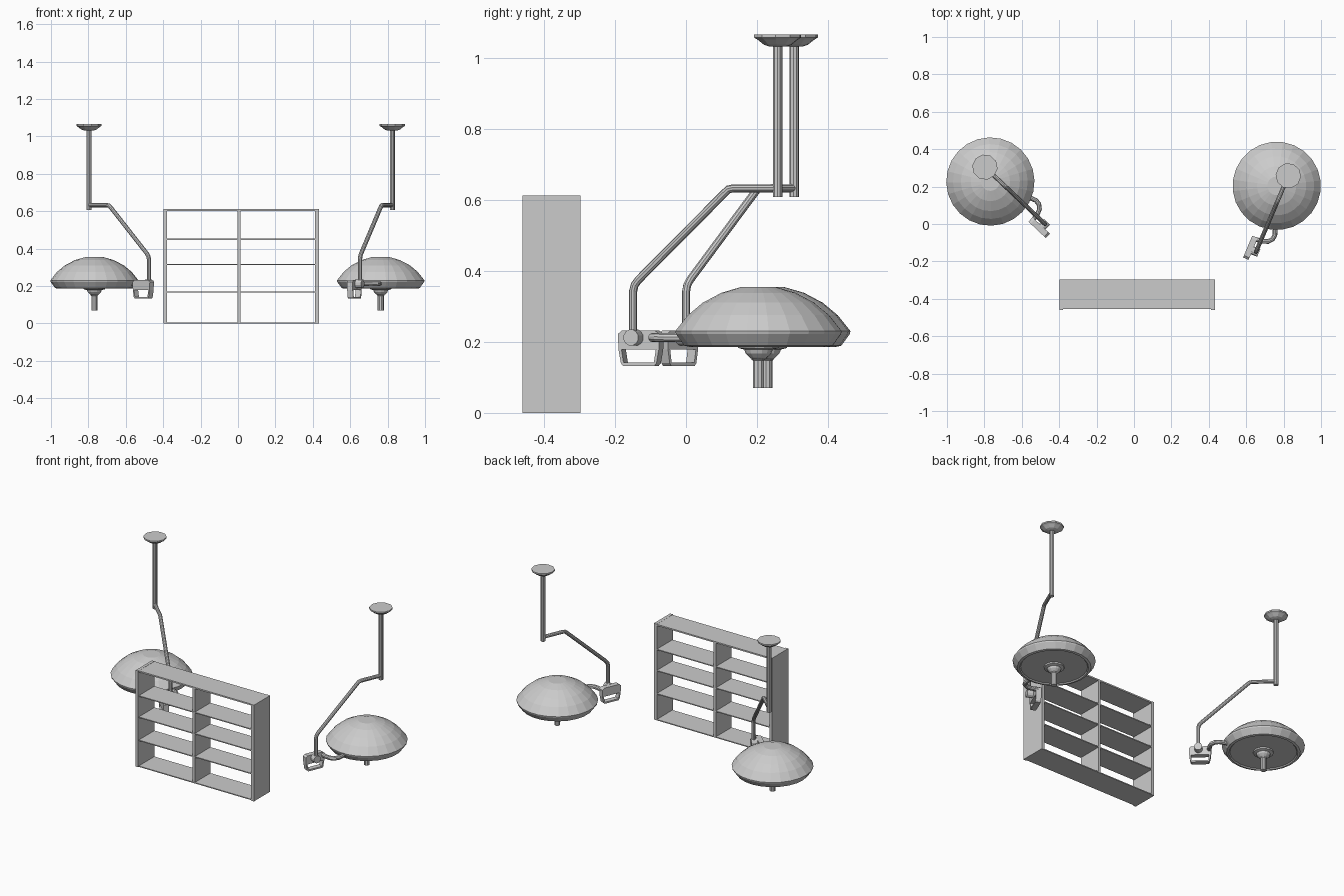
import bpy, bmesh
from math import pi, cos, sin, radians
from mathutils import Matrix, Vector

if "Cube" in bpy.data.objects:
    bpy.data.objects.remove(bpy.data.objects["Cube"])

SCENE = bpy.context.scene.collection


def finish(name, bm):
    """Turn a bmesh into a named mesh."""
    bmesh.ops.recalc_face_normals(bm, faces=bm.faces)
    me = bpy.data.meshes.new(name)
    bm.to_mesh(me)
    bm.free()
    return me


def lathe(name, profile, n, centre=(0, 0)):
    """Revolve (radius, z) points around a vertical axis, capping open ends."""
    bm = bmesh.new()
    rings = [[bm.verts.new((centre[0] + r * cos(2 * pi * i / n),
                            centre[1] + r * sin(2 * pi * i / n), z))
              for i in range(n)] for r, z in profile]
    for a, b in zip(rings, rings[1:]):
        for i in range(n):
            j = (i + 1) % n
            bm.faces.new((a[i], a[j], b[j], b[i]))
    bm.faces.new(rings[0])
    bm.faces.new(rings[-1])
    return finish(name, bm)


def tube(name, pts, r, n=10):
    """Sweep a round section along a path with mitred joints."""
    bm = bmesh.new()
    pts = [Vector(p) for p in pts]
    rings, prev = [], None
    for k, p in enumerate(pts):
        d_in = (p - pts[k - 1]).normalized() if k else (pts[1] - p).normalized()
        d_out = (pts[k + 1] - p).normalized() if k < len(pts) - 1 else d_in
        t = (d_in + d_out).normalized()
        if prev is None:
            side = t.orthogonal().normalized()
        else:
            side = (prev - t * prev.dot(t)).normalized()
        prev = side
        up = t.cross(side)
        rings.append([bm.verts.new(p + r * (side * cos(2 * pi * i / n) + up * sin(2 * pi * i / n)))
                      for i in range(n)])
    for a, b in zip(rings, rings[1:]):
        for i in range(n):
            j = (i + 1) % n
            bm.faces.new((a[i], a[j], b[j], b[i]))
    bm.faces.new(rings[0])
    bm.faces.new(rings[-1])
    return finish(name, bm)


def prism(name, outline, y0, y1):
    """Extrude an (x, z) outline along y."""
    bm = bmesh.new()
    face = bm.faces.new([bm.verts.new((x, y0, z)) for x, z in outline])
    ext = bmesh.ops.extrude_face_region(bm, geom=[face], use_keep_orig=True)
    vs = [g for g in ext["geom"] if isinstance(g, bmesh.types.BMVert)]
    bmesh.ops.translate(bm, vec=(0, y1 - y0, 0), verts=vs)
    return finish(name, bm)


def box(name, x0, x1, y0, y1, z0, z1):
    return prism(name, [(x0, z0), (x1, z0), (x1, z1), (x0, z1)], y0, y1)


def place(name, me, matrix=None):
    ob = bpy.data.objects.new(name, me)
    SCENE.objects.link(ob)
    if matrix is not None:
        ob.matrix_world = matrix
    return ob


# Lamp parts, in a frame with the ceiling pole at the origin and the arm along +x
HEAD = (0.074, -0.036)
lamp = {
    "ceiling_plate": lathe("ceiling_plate", [(0.068, 1.065), (0.068, 1.056), (0.058, 1.05),
                                             (0.04, 1.036), (0.025, 1.031)], 10),
    "ceiling_pole": lathe("ceiling_pole", [(0.0135, 1.035), (0.0135, 0.607)], 10),
    "swing_arm": tube("swing_arm", [(0, 0, 0.632), (0.135, 0, 0.632), (0.15, 0, 0.629),
                                    (0.163, 0, 0.618), (0.425, 0, 0.375), (0.437, 0, 0.36),
                                    (0.442, 0, 0.342), (0.442, 0, 0.21)], 0.0115),
    "arm_joint": tube("arm_joint", [(0.442, 0.016, 0.212), (0.442, -0.025, 0.212)], 0.023, 12),
    "curved_link": tube("curved_link", [(0.22, 0.015, 0.212), (0.285, 0.045, 0.212),
                                        (0.32, 0.058, 0.212), (0.345, 0.055, 0.212),
                                        (0.366, 0.038, 0.212), (0.376, 0.012, 0.212),
                                        (0.382, -0.036, 0.212)], 0.013),
    # Control block with a tapered grab loop below
    "control_block": prism("control_block", [(0.372, 0.178), (0.495, 0.178), (0.497, 0.222),
                                             (0.485, 0.232), (0.385, 0.232), (0.37, 0.222)],
                           -0.052, -0.02),
    "grab_loop": prism("grab_loop", [(0.372, 0.178), (0.379, 0.14), (0.386, 0.132),
                                     (0.481, 0.132), (0.488, 0.14), (0.495, 0.178),
                                     (0.486, 0.178), (0.480, 0.142), (0.387, 0.142),
                                     (0.381, 0.178)], -0.052, -0.02),
    # Domed lamp head with a slightly recessed lens
    "lamp_head": lathe("lamp_head", [(0.05, 0.354), (0.105, 0.338), (0.158, 0.310), (0.2, 0.275),
                                     (0.236, 0.230), (0.234, 0.222), (0.21, 0.189),
                                     (0.196, 0.186), (0.19, 0.192)], 24, HEAD),
    "head_collar": lathe("head_collar", [(0.058, 0.194), (0.058, 0.183), (0.04, 0.178),
                                         (0.036, 0.167), (0.025, 0.156), (0.017, 0.15)], 14, HEAD),
    "head_handle": lathe("head_handle", [(0.02, 0.17), (0.02, 0.15), (0.0165, 0.147),
                                         (0.0165, 0.07)], 10, HEAD),
}

# Two lamps share the parts, each turned around its pole
for side, x, y, angle in (("left", -0.797, 0.304, -43.4), ("right", 0.825, 0.258, -113)):
    m = Matrix.Translation((x, y, 0)) @ Matrix.Rotation(radians(angle), 4, "Z")
    for name, me in lamp.items():
        place(f"{side}_{name}", me, m)

# Open shelf unit: side panels, divider and boards
F, B, H = -0.46, -0.297, 0.612
for name, x0, x1 in (("left", -0.398, -0.380), ("right", 0.413, 0.434)):
    place(f"shelf_side_{name}", box("shelf_side", x0, x1, F, B, 0, H))
place("shelf_divider", box("shelf_divider", -0.002, 0.014, F + 0.008, B, 0, H - 0.004))
for i, z in enumerate((0.0, 0.165, 0.312, 0.447, 0.602)):
    t = 0.009 if i == 4 else 0.006
    place(f"shelf_board_{i + 1}", box("shelf_board", -0.385, 0.418, F + 0.006, B, z, z + t))
